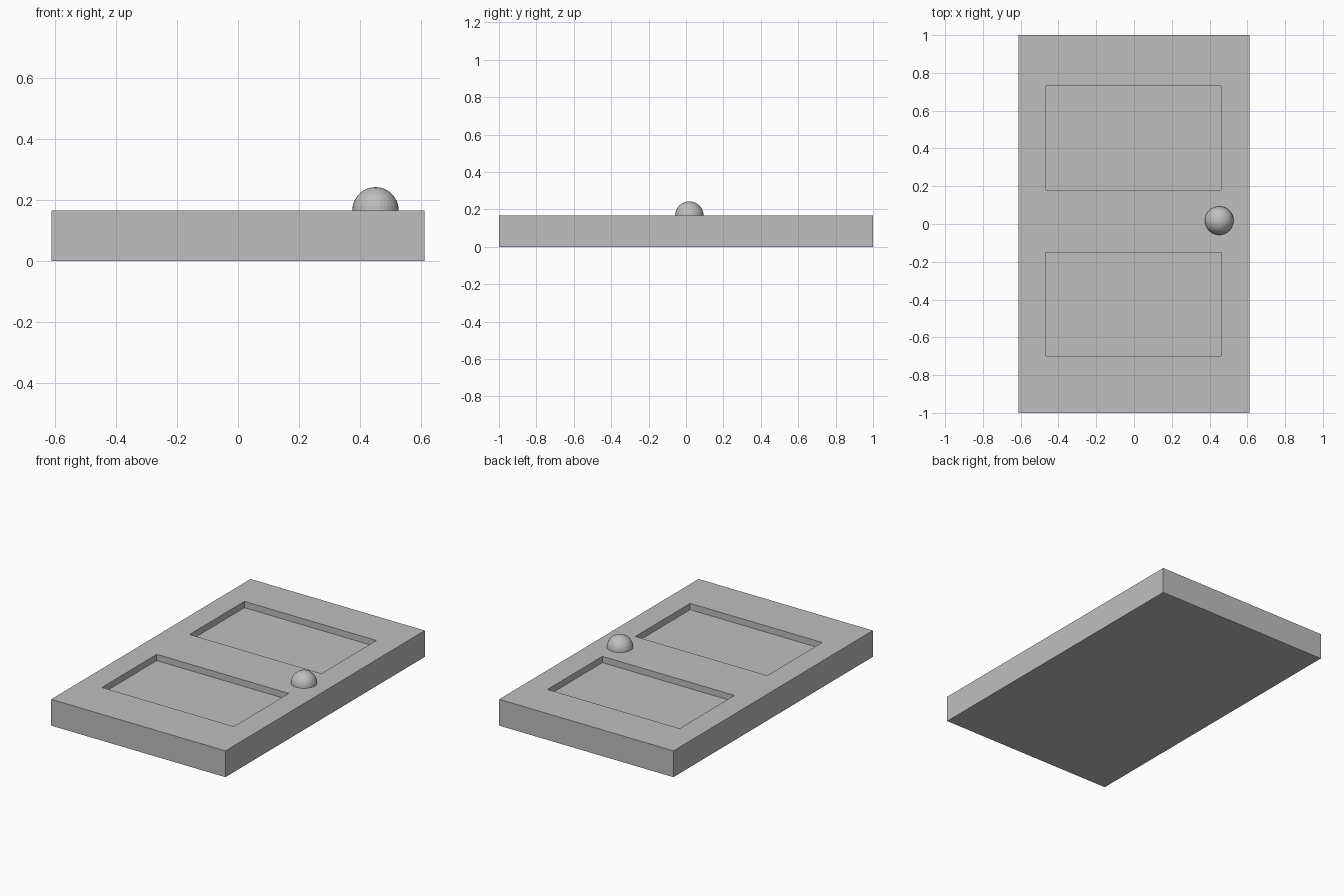
import bpy

if "Cube" in bpy.data.objects:
    bpy.data.objects.remove(bpy.data.objects["Cube"], do_unlink=True)

WIDTH, LENGTH, THICK = 1.224, 2.0, 0.167
RECESS = 0.04

grey = bpy.data.materials.new("plain_grey")
grey.use_nodes = True
grey.diffuse_color = (0.52, 0.52, 0.52, 1)
bsdf = next(n for n in grey.node_tree.nodes if n.type == "BSDF_PRINCIPLED")
bsdf.inputs["Base Color"].default_value = grey.diffuse_color


def box(name, low, high):
    """Box between two opposite corners."""
    centre = [(a + b) / 2 for a, b in zip(low, high)]
    bpy.ops.mesh.primitive_cube_add(size=1, location=centre)
    obj = bpy.context.object
    obj.name = name
    obj.scale = [b - a for a, b in zip(low, high)]
    bpy.ops.object.transform_apply(location=True, rotation=False, scale=True)
    obj.data.materials.append(grey)
    return obj


# Door slab lying on its back
slab = box("door_slab", (-WIDTH / 2, -LENGTH / 2, 0), (WIDTH / 2, LENGTH / 2, THICK))

# Two sunken panels cut into the upper face
for name, y0, y1 in (("lower_panel", -0.70, -0.15), ("upper_panel", 0.18, 0.73)):
    cutter = box(name + "_cutter", (-0.466, y0, THICK - RECESS), (0.461, y1, THICK + 0.1))
    cutter.hide_render = True
    cut = slab.modifiers.new(name, "BOOLEAN")
    cut.operation = "DIFFERENCE"
    cut.solver = "EXACT"
    cut.object = cutter
    bpy.context.view_layer.objects.active = slab
    bpy.ops.object.modifier_apply(modifier=cut.name)
    bpy.data.objects.remove(cutter, do_unlink=True)

# Round knob, half sunk into the slab
bpy.ops.mesh.primitive_uv_sphere_add(segments=32, ring_count=16, radius=0.076,
                                     location=(0.451, 0.018, THICK))
knob = bpy.context.object
knob.name = "door_knob"
knob.data.materials.append(grey)
